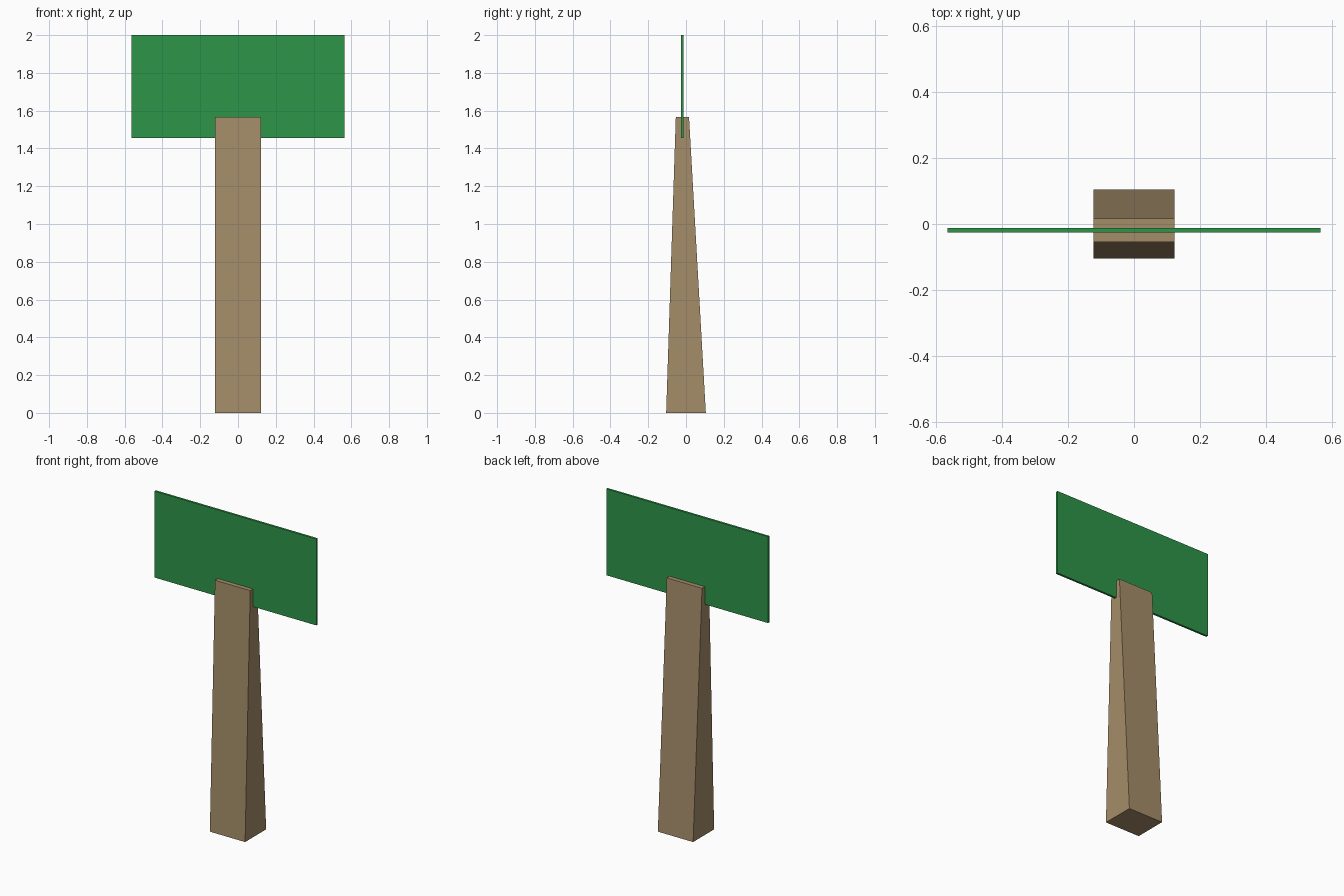
import bpy, bmesh

if "Cube" in bpy.data.objects:
    bpy.data.objects.remove(bpy.data.objects["Cube"])


def material(name, rgb):
    m = bpy.data.materials.new(name)
    m.diffuse_color = (*rgb, 1.0)
    m.use_nodes = True
    m.node_tree.nodes["Principled BSDF"].inputs["Base Color"].default_value = m.diffuse_color
    return m


def tapered_box(name, mat, half_x, z0, z1, y_bottom, y_top):
    """Box whose front and back faces may slope between z0 and z1."""
    bm = bmesh.new()
    bmesh.ops.create_cube(bm, size=2.0)
    for v in bm.verts:
        front, back = y_top if v.co.z > 0 else y_bottom
        v.co = (v.co.x * half_x,
                back if v.co.y > 0 else front,
                z1 if v.co.z > 0 else z0)
    bmesh.ops.recalc_face_normals(bm, faces=bm.faces)
    mesh = bpy.data.meshes.new(name)
    bm.to_mesh(mesh)
    bm.free()
    mesh.materials.append(mat)
    obj = bpy.data.objects.new(name, mesh)
    bpy.context.collection.objects.link(obj)
    return obj


wood = material("tan wood", (0.376, 0.270, 0.144))
green = material("sign green", (0.027, 0.301, 0.065))

# Post, wedge-shaped towards the top
tapered_box("post", wood, 0.123, 0.0, 1.567, (-0.105, 0.105), (-0.054, 0.016))

# Thin sign board slotted through the post top
tapered_box("sign_board", green, 0.565, 1.455, 2.0, (-0.026, -0.012), (-0.026, -0.012))
